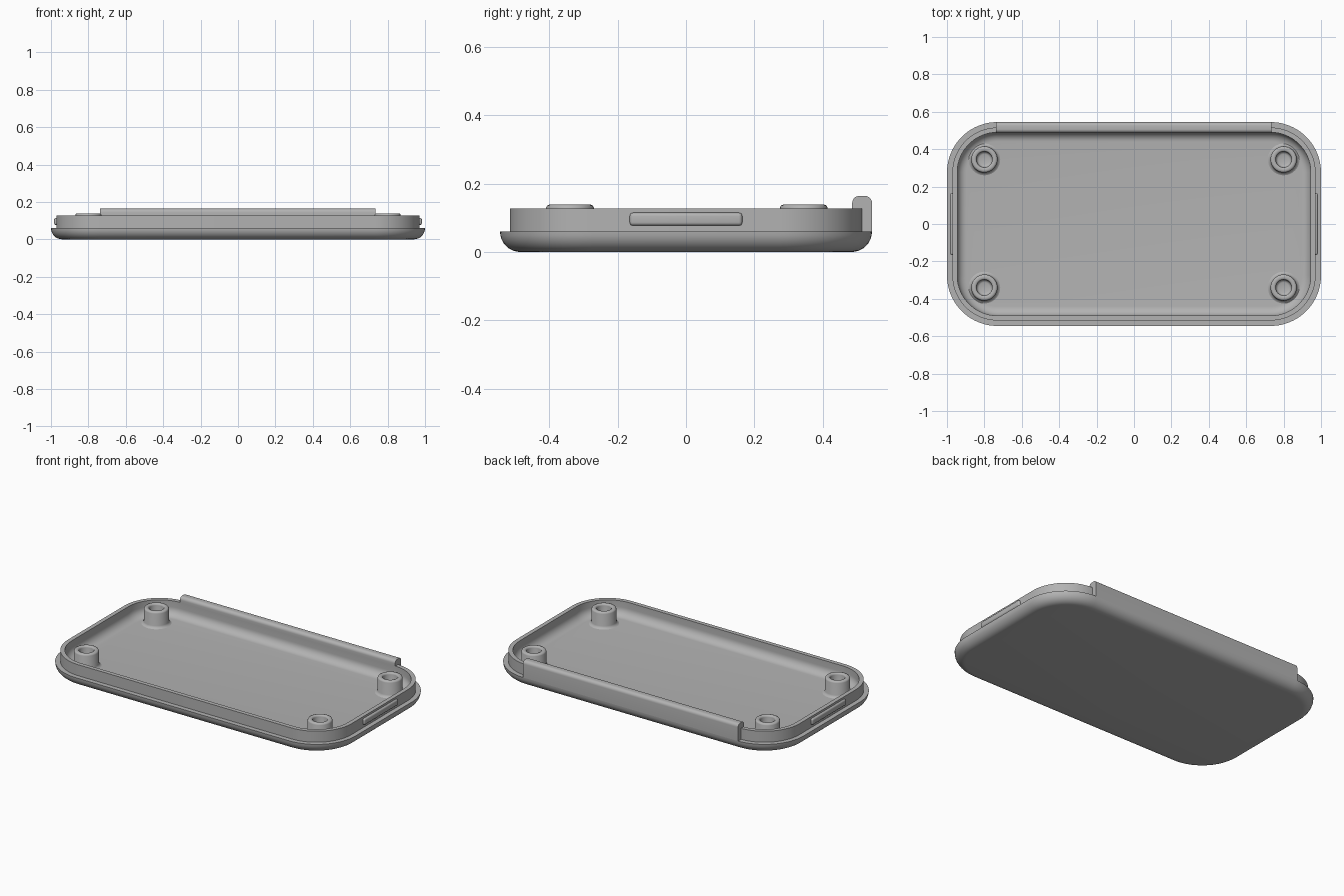
import bpy, bmesh
from math import sin, cos, pi

cube = bpy.data.objects.get("Cube")
if cube:
    bpy.data.objects.remove(cube, do_unlink=True)

grey = bpy.data.materials.new("grey_plastic")
grey.use_nodes = True
colour = (0.45, 0.45, 0.45, 1)
grey.diffuse_color = colour
grey.node_tree.nodes["Principled BSDF"].inputs["Base Color"].default_value = colour


def finish(name, bm, bevel=0, angle=0.6):
    bmesh.ops.recalc_face_normals(bm, faces=bm.faces)
    mesh = bpy.data.meshes.new(name)
    bm.to_mesh(mesh)
    bm.free()
    mesh.materials.append(grey)
    obj = bpy.data.objects.new(name, mesh)
    bpy.context.collection.objects.link(obj)
    bpy.ops.object.select_all(action='DESELECT')
    bpy.context.view_layer.objects.active = obj
    obj.select_set(True)
    if bevel:
        mod = obj.modifiers.new("rounding", 'BEVEL')
        mod.width = bevel
        mod.segments = 4
        mod.limit_method = 'ANGLE'
        bpy.ops.object.modifier_apply(modifier=mod.name)
    bpy.ops.object.shade_smooth_by_angle(angle=angle)
    return obj


def loft(bm, rings, cap_start=False, cap_end=False, closed=False):
    loops = [[bm.verts.new(p) for p in ring] for ring in rings]
    pairs = list(zip(loops, loops[1:]))
    if closed:
        pairs.append((loops[-1], loops[0]))
    for a, b in pairs:
        for i in range(len(a)):
            j = (i + 1) % len(a)
            bm.faces.new((a[i], a[j], b[j], b[i]))
    if cap_start:
        bm.faces.new(loops[0])
    if cap_end:
        bm.faces.new(loops[-1])


HALF_X, HALF_Y, RADIUS, STEPS = 1.0, 0.545, 0.27, 20


def rounded_ring(inset, z):
    points = []
    for corner, (sx, sy) in enumerate([(1, 1), (-1, 1), (-1, -1), (1, -1)]):
        for k in range(STEPS + 1):
            a = (corner + k / STEPS) * pi / 2
            points.append((sx * (HALF_X - RADIUS) + (RADIUS - inset) * cos(a),
                           sy * (HALF_Y - RADIUS) + (RADIUS - inset) * sin(a), z))
    return points


def fillet(centre_inset, centre_z, r, start, end, n=8):
    angles = [start + (end - start) * k / n for k in range(n + 1)]
    return [(centre_inset - r * cos(a), centre_z - r * sin(a)) for a in angles]


# Tray shell: rounded underside, ledge, raised lip and filleted floor
FLOOR = 0.04
profile = fillet(0.06, 0.06, 0.06, pi / 2, 0)
profile += [(0.029, 0.06), (0.029, 0.128), (0.055, 0.128)]
profile += fillet(0.105, FLOOR + 0.05, 0.05, 0, pi / 2)
bm = bmesh.new()
loft(bm, [rounded_ring(i, z) for i, z in profile], True, True)
finish("tray_shell", bm)


# Four hollow posts, flared where they meet the floor
post_profile = [(0.085, FLOOR), (0.076, FLOOR + 0.004), (0.071, FLOOR + 0.015),
                (0.07, 0.129), (0.067, 0.136), (0.06, 0.139),
                (0.05, 0.139), (0.044, 0.136), (0.042, 0.129),
                (0.041, FLOOR + 0.012), (0.036, FLOOR + 0.004), (0.028, FLOOR + 0.001)]
for x, x_name in ((-0.8, "right"), (0.8, "left")):
    for y, y_name in ((-0.34, "front"), (0.345, "back")):
        bm = bmesh.new()
        loft(bm, [[(x + r * cos(k * pi / 20), y + r * sin(k * pi / 20), z)
                   for k in range(40)] for r, z in post_profile], False, True)
        finish(f"{y_name}_{x_name}_post", bm, angle=0.9)

# Back flange that rises from the ledge and hooks over the lip
hook = [(0.515, 0.06), (0.545, 0.06)]
hook += [(0.525 + 0.02 * cos(a), 0.144 + 0.02 * sin(a))
         for a in [k * pi / 12 for k in range(7)]]
hook += [(0.507 - 0.02 * sin(a), 0.144 + 0.02 * cos(a))
         for a in [k * pi / 12 for k in range(7)]]
hook += [(0.487, 0.128), (0.515, 0.128)]
bm = bmesh.new()
loft(bm, [[(x, y, z) for y, z in hook] for x in (-0.738, 0.735)], True, True)
finish("back_flange", bm)

# Snap ridges on the two short sides
for side, name in ((-1, "right"), (1, "left")):
    bm = bmesh.new()
    bmesh.ops.create_cube(bm, size=1)
    bmesh.ops.scale(bm, vec=(0.03, 0.33, 0.038), verts=bm.verts)
    bmesh.ops.translate(bm, vec=(side * 0.968, 0, 0.096), verts=bm.verts)
    finish(f"{name}_snap_ridge", bm, bevel=0.01)
